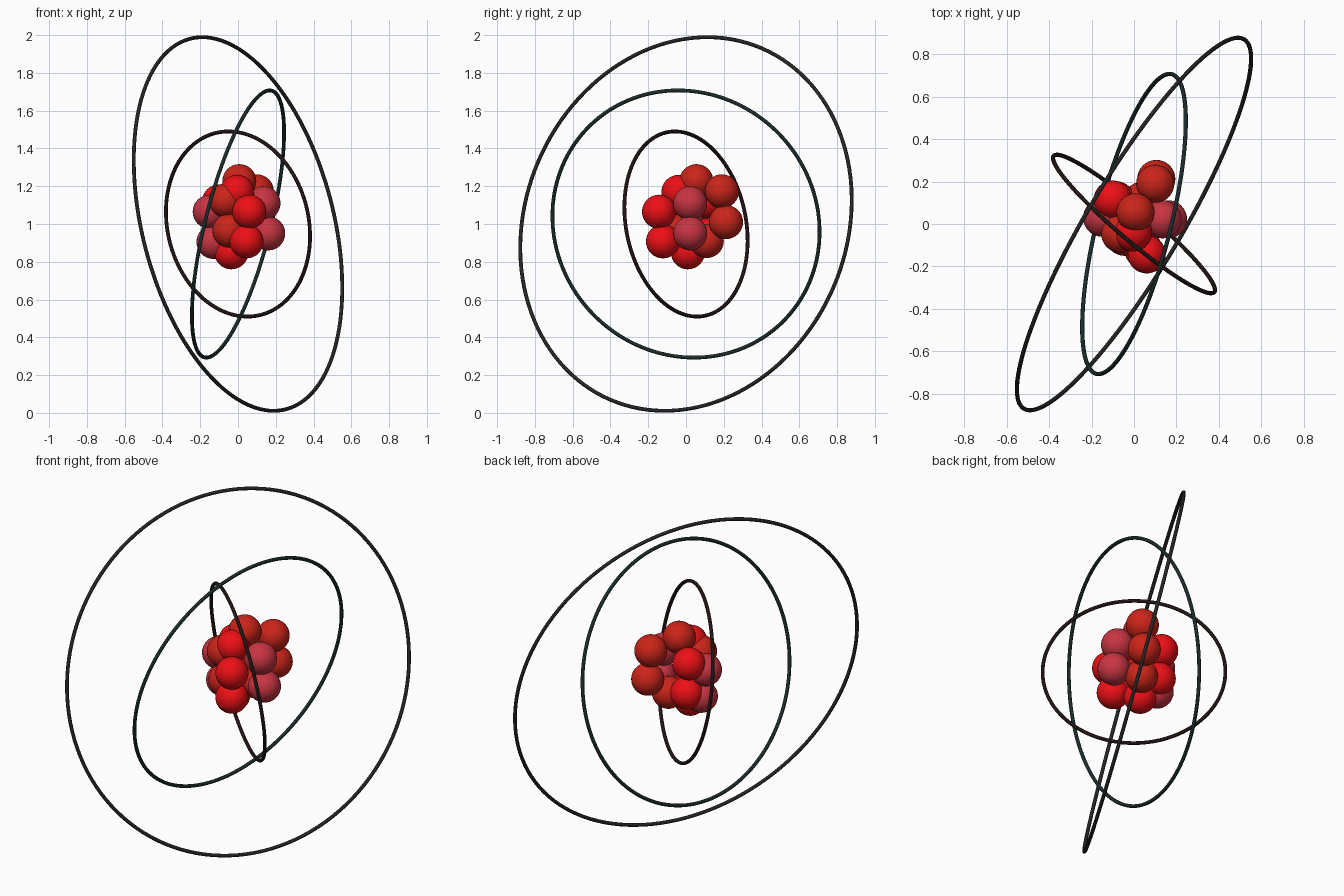
import bpy
from mathutils import Vector

if "Cube" in bpy.data.objects:
    bpy.data.objects.remove(bpy.data.objects["Cube"])


def material(name, rgb):
    m = bpy.data.materials.new(name)
    m.diffuse_color = (*rgb, 1)
    m.use_nodes = True
    m.node_tree.nodes["Principled BSDF"].inputs["Base Color"].default_value = m.diffuse_color
    return m


BRIGHT = material("bright_red", (0.85, 0.005, 0.008))
ORANGE = material("orange_red", (0.60, 0.018, 0.01))
PINK = material("crimson", (0.58, 0.035, 0.055))

# Nucleus: overlapping balls grouped by colour
nucleus = [
    (ORANGE, [(0.007, 0.055, 1.227), (0.10, 0.19, 1.173), (0.105, 0.212, 1.01),
              (-0.065, -0.045, 1.125), (-0.045, -0.06, 0.965), (0.04, 0.11, 0.91)]),
    (BRIGHT, [(0.06, -0.143, 1.065), (0.045, -0.122, 0.908), (-0.005, -0.04, 1.17),
              (-0.035, 0.01, 0.85), (-0.10, 0.115, 1.12), (-0.085, 0.112, 0.94)]),
    (PINK, [(0.135, 0.022, 1.11), (0.16, 0.022, 0.95),
            (-0.15, 0.03, 1.065), (-0.13, 0.04, 0.905)]),
]
for mat, centres in nucleus:
    for c in centres:
        bpy.ops.mesh.primitive_uv_sphere_add(segments=32, ring_count=16, radius=0.09, location=c)
        ball = bpy.context.object
        ball.name = "nucleus_ball"
        ball.data.materials.append(mat)
        bpy.ops.object.shade_smooth()

# Orbit rings: name, radius, plane normal, colour
rings = [
    ("outer_orbit", 1.013, (0.839, -0.50, 0.217), (0.018, 0.018, 0.018)),
    ("middle_orbit", 0.728, (0.942, -0.237, -0.237), (0.010, 0.024, 0.024)),
    ("inner_orbit", 0.496, (0.639, 0.753, 0.155), (0.014, 0.007, 0.006)),
]
for name, radius, normal, rgb in rings:
    bpy.ops.mesh.primitive_torus_add(major_radius=radius, minor_radius=0.01,
                                     major_segments=128, minor_segments=12, location=(0, 0, 1))
    ring = bpy.context.object
    ring.name = name
    ring.rotation_euler = Vector(normal).to_track_quat('Z', 'Y').to_euler()
    ring.data.materials.append(material(name + "_colour", rgb))
    bpy.ops.object.shade_smooth()
